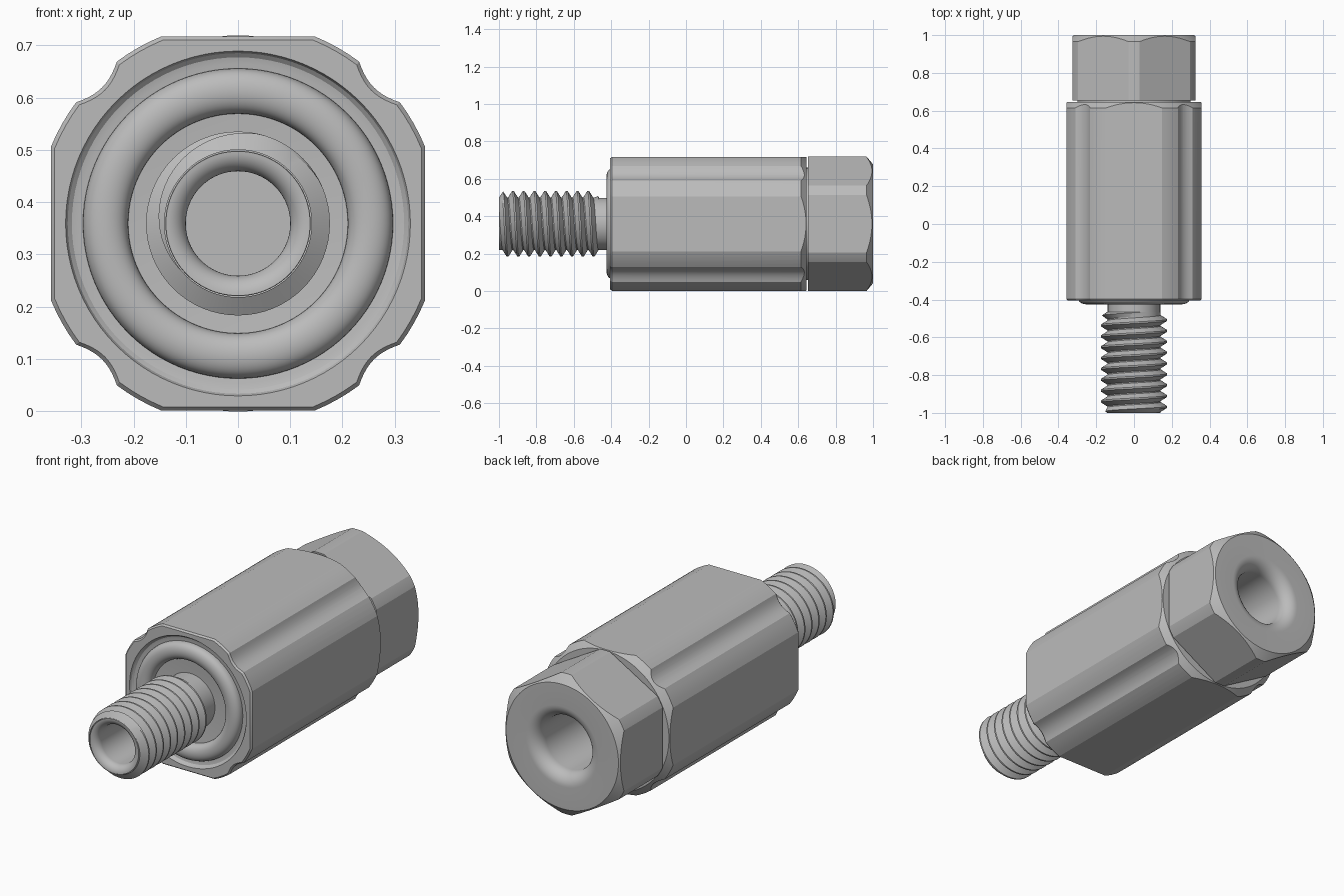
import bpy, bmesh
from math import sin, cos, pi, radians, acos, degrees

if "Cube" in bpy.data.objects:
    bpy.data.objects.remove(bpy.data.objects["Cube"])

AXIS_Z = 0.359
grey = bpy.data.materials.new("plain_grey_metal")
grey.use_nodes = True
grey.diffuse_color = (0.5, 0.5, 0.5, 1)
grey.node_tree.nodes["Principled BSDF"].inputs["Base Color"].default_value = (0.5, 0.5, 0.5, 1)


def make_object(name, bm):
    bmesh.ops.remove_doubles(bm, verts=bm.verts, dist=1e-5)
    bmesh.ops.recalc_face_normals(bm, faces=bm.faces)
    mesh = bpy.data.meshes.new(name)
    bm.to_mesh(mesh)
    bm.free()
    mesh.materials.append(grey)
    obj = bpy.data.objects.new(name, mesh)
    bpy.context.collection.objects.link(obj)
    return obj


def loft(name, rings, cap=False):
    """Join rings of (x, y, z) points, given relative to the long axis."""
    bm = bmesh.new()
    rows = [[bm.verts.new((x, y, z + AXIS_Z)) for x, y, z in ring] for ring in rings]
    n = len(rows[0])
    for a, b in zip(rows, rows[1:]):
        for i in range(n):
            j = (i + 1) % n
            bm.faces.new((a[i], a[j], b[j], b[i]))
    if cap:
        bm.faces.new(rows[0])
        bm.faces.new(rows[-1])
    return make_object(name, bm)


def lathe(name, profile, segments=96):
    """Turn (radius, y) points around the long axis."""
    angles = [2 * pi * i / segments for i in range(segments)]
    return loft(name, [[(r * cos(a), y, r * sin(a)) for a in angles] for r, y in profile])


def prism(name, section, stations):
    """Extrude an (x, z) section through (y, scale) stations."""
    return loft(name, [[(x * s, y, z * s) for x, z in section] for y, s in stations], cap=True)


def finish(obj):
    bpy.ops.object.select_all(action='DESELECT')
    obj.select_set(True)
    bpy.context.view_layer.objects.active = obj
    for mod in list(obj.modifiers):
        bpy.ops.object.modifier_apply(modifier=mod.name)
    bpy.ops.object.shade_smooth_by_angle(angle=radians(20))


def intersect(obj, cutter):
    cutter.hide_render = True
    mod = obj.modifiers.new("turned_shape", 'BOOLEAN')
    mod.operation = 'INTERSECT'
    mod.solver = 'EXACT'
    mod.object = cutter
    finish(obj)
    bpy.data.objects.remove(cutter)


def fillet(r_bore, size, y_face, direction, steps=10):
    """Rounded mouth from the end face into the bore."""
    return [(r_bore + size - size * sin(pi / 2 * i / steps),
             y_face + direction * size * (1 - cos(pi / 2 * i / steps)))
            for i in range(steps + 1)]


# Body section: square with rounded corners, each with a shallow flute
HALF, ROUND = 0.358, 0.387
start = degrees(acos(HALF / ROUND))
section = []
for quarter in range(4):
    for i in range(5):
        a = radians(start + (36.8 - start) * i / 4 + 90 * quarter)
        section.append((ROUND * cos(a), ROUND * sin(a)))
    for i in range(1, 10):
        t = i / 5 - 1
        a = radians(45 + 8.2 * t + 90 * quarter)
        r = ROUND - 0.019 * (1 - t * t)
        section.append((r * cos(a), r * sin(a)))
    for i in range(5):
        a = radians(53.2 + (36.8 - start) * i / 4 + 90 * quarter)
        section.append((ROUND * cos(a), ROUND * sin(a)))

body = prism("body", section, [(-0.405, 0.98), (-0.396, 1), (0.7, 1)])
intersect(body, lathe("body_turning", [
    (0, -0.385), (0.305, -0.385), (0.318, -0.388), (0.326, -0.395), (0.33, -0.405),
    (0.33, -0.45), (0.45, -0.45), (0.45, 0.556), (0.355, 0.645),
    (0.24, 0.645), (0.24, 0.44), (0, 0.44)]))

# Hexagonal rear fitting with chamfered corners and a rounded bore
hexagon = [(0.3753 * cos(radians(30 + 60 * i)), 0.3753 * sin(radians(30 + 60 * i))) for i in range(6)]
fitting = prism("hex_fitting", hexagon, [(0.4, 1), (1.1, 1)])
intersect(fitting, lathe("fitting_turning", [
    (0, 0.43), (0.25, 0.43), (0.25, 0.6), (0.3, 0.6), (0.3, 0.653), (0.36, 0.653),
    (0.36, 0.965), (0.318, 1.0)]
    + fillet(0.14, 0.065, 1.0, -1) + [(0.14, 0.5), (0, 0.5)]))

# Rounded seal ring in the front recess
bulge = []
for i in range(21):
    a = pi * i / 20
    bulge.append((0.2535 - 0.0435 * cos(a), -0.38 - 0.045 * sin(a) ** 0.7))
finish(lathe("seal_ring", bulge + [bulge[0]]))

# Hollow shank
finish(lathe("shank", [(0, -0.45)] + [(0.1, -0.45)]
             + fillet(0.1, 0.038, -1.0, 1)[::-1]
             + [(0.139, -0.998), (0.139, -0.37), (0, -0.37)]))

# Helical thread that fades out at both ends
PITCH, STEPS, Y0, Y1 = 0.0575, 64, -1.0, -0.465
ROOT, CREST = 0.141, 0.176
tooth = [(0.0, ROOT), (0.1, ROOT), (0.48, CREST), (0.62, CREST), (1.0, ROOT)]
bm = bmesh.new()
turns = int((Y1 - Y0) / PITCH) + 2
previous = None
for step in range(turns * STEPS + 1):
    a = 2 * pi * step / STEPS
    row = []
    for offset, radius in tooth:
        y = min(max(Y0 + PITCH * (step / STEPS - 1 + offset), Y0), Y1)
        r = min(radius, ROOT + 1.5 * (y - Y0), ROOT + 1.5 * (Y1 - y))
        row.append(bm.verts.new((r * cos(a), y, AXIS_Z - r * sin(a))))
    if previous:
        for k in range(len(tooth) - 1):
            bm.faces.new((previous[k], previous[k + 1], row[k + 1], row[k]))
    previous = row
finish(make_object("thread", bm))
